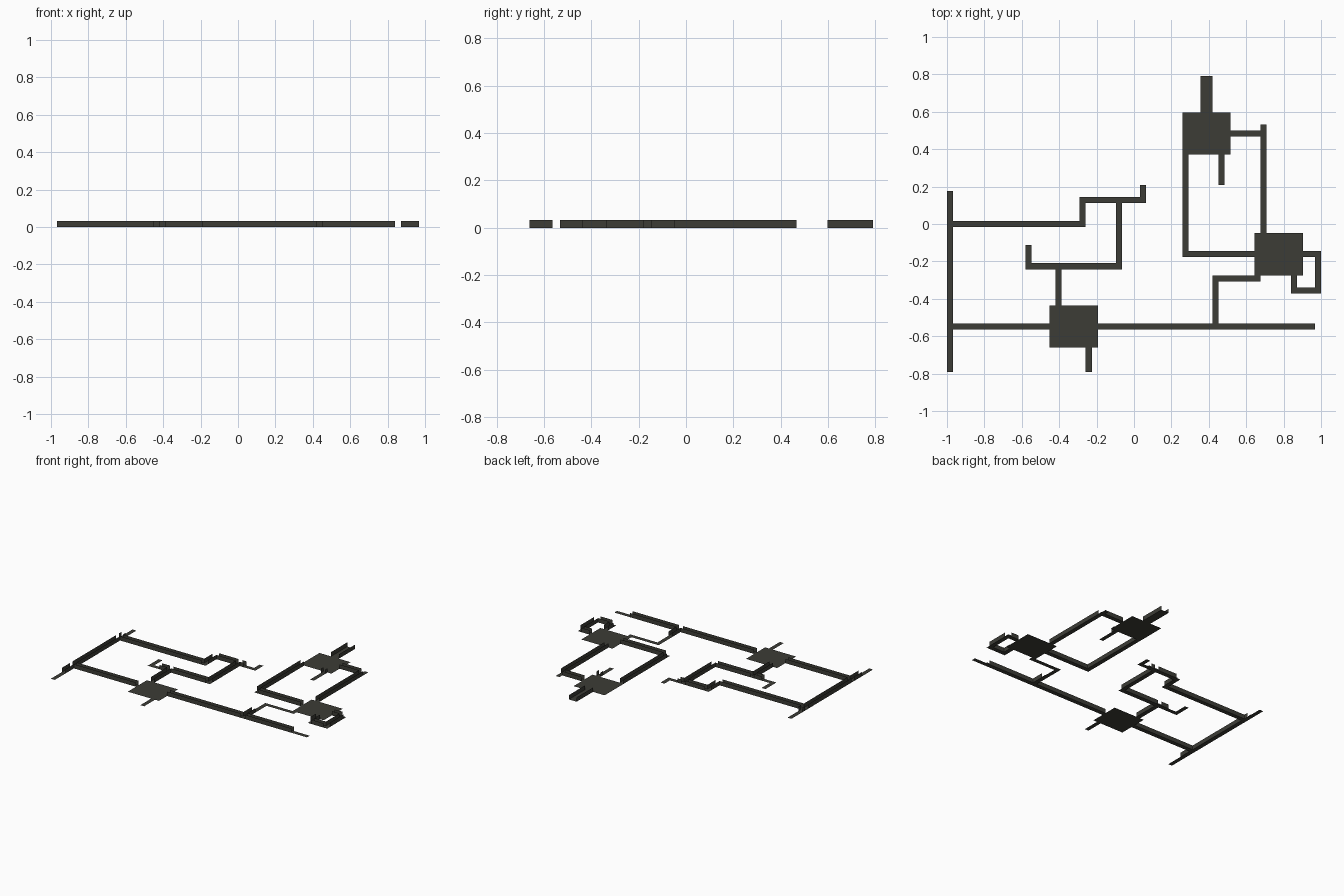
import bpy, bmesh

if "Cube" in bpy.data.objects:
    bpy.data.objects.remove(bpy.data.objects["Cube"])

U = 2 / 62          # one map cell
H = U               # wall height

mat = bpy.data.materials.new("dark_olive_stone")
mat.diffuse_color = (0.046, 0.046, 0.037, 1)
mat.use_nodes = True
mat.node_tree.nodes["Principled BSDF"].inputs["Base Color"].default_value = mat.diffuse_color


def pt(cx, cy, z=0.0):
    return ((cx - 31) * U, (cy - 24.5) * U, z)


def make(name, quads):
    bm = bmesh.new()
    for q in quads:
        bm.faces.new([bm.verts.new(p) for p in q])
    me = bpy.data.meshes.new(name)
    bm.to_mesh(me)
    bm.free()
    me.materials.append(mat)
    ob = bpy.data.objects.new(name, me)
    bpy.context.collection.objects.link(ob)


def floor(x0, x1, y0, y1):
    return [pt(x0, y0), pt(x1, y0), pt(x1, y1), pt(x0, y1)]


def wall(x0, y0, x1, y1):
    return [pt(x0, y0), pt(x1, y1), pt(x1, y1, H), pt(x0, y0, H)]


# Rooms: x0, x1, y0, y1 in cells
rooms = [(17, 25, 4, 11), (51, 59, 16, 23), (39, 47, 36, 43)]
make("room_floors", [floor(*r) for r in rooms])

# Corridor floors
corridors = [
    (0, 1, 0, 30), (1, 23, 24, 25), (22, 23, 25, 28), (22, 33, 28, 29),
    (32, 33, 29, 31), (28, 29, 18, 28), (13, 29, 17, 18), (13, 14, 18, 21),
    (18, 19, 11, 17), (23, 24, 0, 4), (1, 17, 7, 8), (25, 61, 7, 8),
    (44, 45, 8, 15), (44, 51, 15, 16), (51, 52, 15, 16),
    (59, 62, 19, 20), (61, 62, 13, 19), (57, 61, 13, 14), (57, 58, 14, 16),
    (39, 51, 19, 20), (39, 40, 20, 36), (42, 44, 43, 49),
    (47, 53, 39, 40), (52, 53, 23, 39), (52, 53, 40, 41), (45, 46, 31, 36),
]
make("corridor_floors", [floor(*c) for c in corridors])

# Walled straight stretches; dead ends, corners and junctions stay open
along_x = [  # row, from, to
    (24, 1, 22), (28, 23, 28), (28, 29, 30), (17, 16, 18), (17, 19, 28),
    (7, 1, 17), (7, 25, 44), (7, 45, 57), (19, 59, 61), (13, 58, 61),
    (19, 40, 51), (39, 47, 52),
]
along_y = [  # column, from, to, width
    (0, 4, 7, 1), (0, 8, 24, 1), (0, 25, 26, 1), (22, 25, 28, 1),
    (28, 18, 28, 1), (18, 11, 17, 1), (44, 8, 11, 1), (61, 14, 19, 1),
    (57, 14, 16, 1), (39, 20, 36, 1), (42, 43, 49, 2), (52, 23, 39, 1),
    (45, 35, 36, 1),
]
walls = []
for row, a, b in along_x:
    walls += [wall(a, row + s, b, row + s) for s in (0, 1)]
for col, a, b, w in along_y:
    # the outermost columns are kept to straight stretches only
    walls += [wall(col + s, a, col + s, b) for s in (0, w)]
make("corridor_walls", walls)
